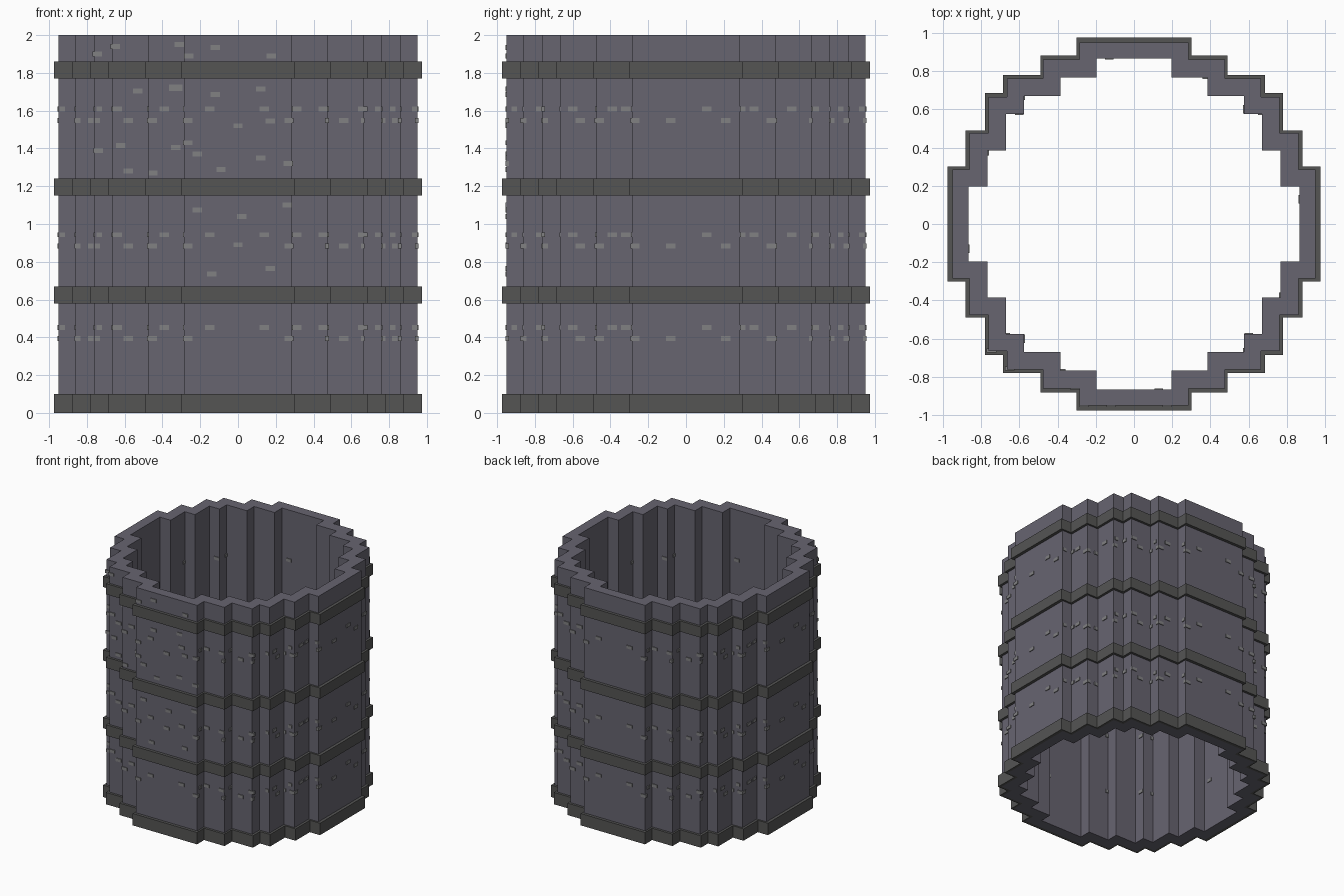
import bpy, bmesh
from mathutils import Matrix, Vector
from math import pi

if "Cube" in bpy.data.objects:
    bpy.data.objects.remove(bpy.data.objects["Cube"])


def material(name, c):
    m = bpy.data.materials.new(name)
    m.diffuse_color = (*c, 1)
    m.use_nodes = True
    m.node_tree.nodes["Principled BSDF"].inputs["Base Color"].default_value = m.diffuse_color
    return m


WALL = material("slate", (0.135, 0.128, 0.163))
BAND = material("dark_stone", (0.09, 0.09, 0.088))
BRICK = material("light_stone", (0.22, 0.22, 0.225))


def outline(a, b, c, d, e, f):
    """Stepped round outline; a..f are the step positions from centre to rim."""
    q = [(f, a), (e, a), (e, b), (d, b), (d, c), (c, c),
         (c, d), (b, d), (b, e), (a, e), (a, f)]
    pts = []
    for k in range(4):
        for x, y in q:
            for _ in range(k):
                x, y = -y, x
            pts.append((x, y))
    return pts


def finish(name, bm, mat):
    me = bpy.data.meshes.new(name)
    bmesh.ops.recalc_face_normals(bm, faces=bm.faces)
    bm.to_mesh(me)
    bm.free()
    me.materials.append(mat)
    ob = bpy.data.objects.new(name, me)
    bpy.context.collection.objects.link(ob)


def ring(name, outer, inner, z0, z1, mat):
    bm = bmesh.new()
    loops = [[bm.verts.new((x, y, z)) for x, y in pts]
             for pts, z in ((outer, z0), (outer, z1), (inner, z1), (inner, z0))]
    n = len(outer)
    for k in range(4):
        a, b = loops[k], loops[(k + 1) % 4]
        for i in range(n):
            j = (i + 1) % n
            bm.faces.new((a[i], a[j], b[j], b[i]))
    finish(name, bm, mat)


wall_out = outline(0.285, 0.475, 0.665, 0.76, 0.86, 0.95)
wall_in = outline(0.195, 0.385, 0.575, 0.67, 0.765, 0.865)
band_out = outline(0.30, 0.49, 0.685, 0.78, 0.88, 0.975)

# Wall and bands
ring("tower_wall", wall_out, wall_in, 0, 2, WALL)
for i, (z0, z1) in enumerate([(0, 0.1), (0.58, 0.67), (1.15, 1.24), (1.77, 1.86)]):
    ring(f"band_{i + 1}", band_out, wall_out, z0, z1, BAND)

# Small bricks standing slightly proud of the stepped faces
OUT = [(0.285, 0.95), (0.475, 0.86), (0.665, 0.76), (0.76, 0.665), (0.86, 0.475), (0.95, 0.285)]
INN = [(0.195, 0.865), (0.385, 0.765), (0.575, 0.67), (0.67, 0.575), (0.765, 0.385), (0.865, 0.195)]


def brick(bm, side, x, z, w=0.055, h=0.026, steps=OUT, proud=0.006):
    face = next((d for lim, d in steps if abs(x) <= lim), steps[-1][1])
    m = (Matrix.Rotation(side * pi / 2, 4, 'Z')
         @ Matrix.Translation(Vector((x, -face - proud + 0.01, z)))
         @ Matrix.Diagonal((w, 0.02, h, 1)))
    bmesh.ops.create_cube(bm, size=1, matrix=m)


front_hi = [-.93, -.735, -.64, -.39, -.15, .14, .31, .45, .66, .74, .82, .935]
front_lo = [-.85, -.78, -.745, -.58, -.455, -.265, .27, .56, .765, .83]
side_hi = [-.91, -.78, -.60, -.39, -.32, .11, .29, .36, .56, .68, .82, .93]
side_lo = [-.86, -.745, -.56, -.46, -.27, -.08, .21, .45, .77, .85]
bm = bmesh.new()
for z in (0.453, 0.943, 1.608):
    for side in range(4):
        hi, lo = (front_hi, front_lo) if side % 2 == 0 else (side_hi, side_lo)
        for x in hi:
            brick(bm, side, x, z, 0.05 if abs(x) < 0.7 else 0.03)
        for x in lo:
            brick(bm, side, x, z - 0.06, 0.05 if abs(x) < 0.7 else 0.03)
finish("brick_rows", bm, BRICK)

# Inner bricks
bm = bmesh.new()
for z in (0.453, 0.943, 1.608):
    for side in range(4):
        for x in (-.67, -.38, .13, .6):
            brick(bm, side, x, z - 0.03, 0.045, 0.026, INN, 0.014)
finish("inner_bricks", bm, BRICK)

# Scattered bricks on the front
scatter = [(-.31, 1.95), (-.65, 1.94), (-.26, 1.89), (-.745, 1.90), (-.12, 1.935), (.175, 1.89),
           (-.53, 1.705), (-.12, 1.685), (.12, 1.715), (0, 1.52), (.17, 1.545), (-.265, 1.43),
           (-.33, 1.405), (-.62, 1.415), (-.74, 1.39), (-.215, 1.37), (.12, 1.35), (-.58, 1.28),
           (-.45, 1.27), (-.09, 1.288), (.265, 1.32), (-.215, 1.075), (.02, 1.04), (.26, 1.10),
           (0, .89), (-.14, .735), (.17, .765)]
bm = bmesh.new()
for x, z in scatter:
    brick(bm, 0, x, z, 0.05)
brick(bm, 0, -.33, 1.722, 0.07, 0.035)
finish("scattered_bricks", bm, BRICK)
